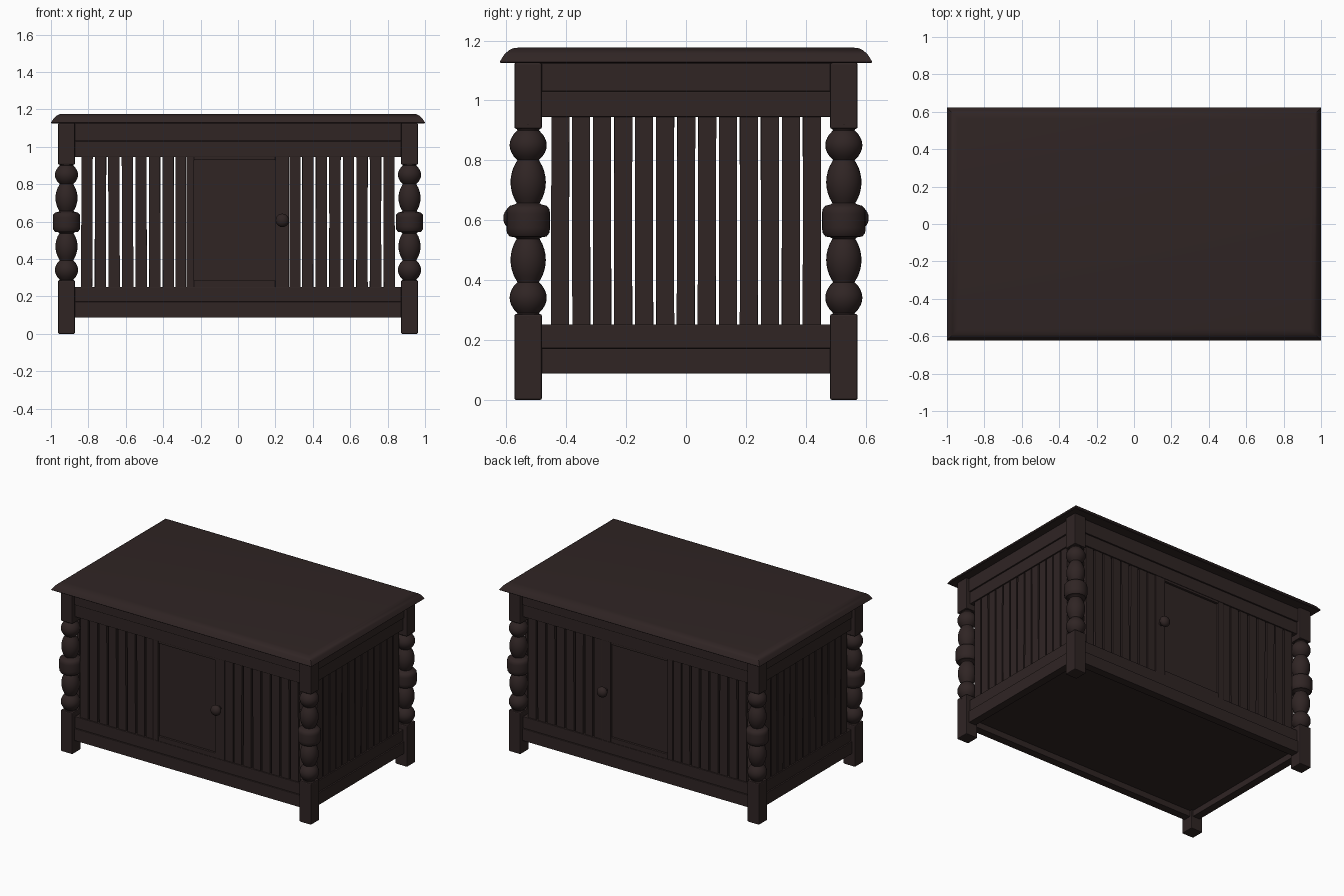
import bpy, bmesh, math, random
from mathutils import Matrix

if "Cube" in bpy.data.objects:
    bpy.data.objects.remove(bpy.data.objects["Cube"])
random.seed(4)

wood = bpy.data.materials.new("dark brown wood")
wood.diffuse_color = (0.029, 0.018, 0.0175, 1)
wood.use_nodes = True
wood.node_tree.nodes["Principled BSDF"].inputs["Base Color"].default_value = wood.diffuse_color


def finish(bm, name, bevel=0.0, smooth=False):
    me = bpy.data.meshes.new(name)
    bmesh.ops.recalc_face_normals(bm, faces=bm.faces)
    bm.to_mesh(me)
    bm.free()
    me.materials.append(wood)
    ob = bpy.data.objects.new(name, me)
    bpy.context.collection.objects.link(ob)
    if bevel:
        mod = ob.modifiers.new("bevel", "BEVEL")
        mod.width, mod.segments = bevel, 2
    if smooth:
        bpy.ops.object.select_all(action='DESELECT')
        ob.select_set(True)
        bpy.context.view_layer.objects.active = ob
        bpy.ops.object.shade_smooth_by_angle(angle=math.radians(40))
    return ob


def add_box(bm, x0, x1, y0, y1, z0, z1, tilt=None):
    m = Matrix.Translation(((x0 + x1) / 2, (y0 + y1) / 2, (z0 + z1) / 2))
    if tilt:
        m = m @ tilt
    m = m @ Matrix.Diagonal((x1 - x0, y1 - y0, z1 - z0, 1))
    bmesh.ops.create_cube(bm, size=1, matrix=m)


def box(name, *dims, bevel=0.003):
    bm = bmesh.new()
    add_box(bm, *dims)
    return finish(bm, name, bevel)


def add_lathe(bm, profile, matrix, n=24):
    rings = [[bm.verts.new(matrix @ Matrix.Rotation(2 * math.pi * i / n, 4, 'Z')
              @ Matrix.Translation((r, 0, z)).translation) for i in range(n)]
             for r, z in profile]
    for a, b in zip(rings, rings[1:]):
        for i in range(n):
            j = (i + 1) % n
            bm.faces.new((a[i], a[j], b[j], b[i]))
    bm.faces.new(rings[0])
    bm.faces.new(rings[-1])


# table top: stacked rectangles with a rounded-over edge
bm = bmesh.new()
rings = []
for inset, z in [(0.004, 1.125), (0, 1.129), (0.006, 1.139), (0.016, 1.154),
                 (0.03, 1.167), (0.044, 1.174), (0.06, 1.176)]:
    x, y = 1 - inset, 0.622 - inset
    rings.append([bm.verts.new((sx * x, sy * y, z))
                  for sx, sy in ((-1, -1), (1, -1), (1, 1), (-1, 1))])
for a, b in zip(rings, rings[1:]):
    for i in range(4):
        bm.faces.new((a[i], a[i - 1], b[i - 1], b[i]))
bm.faces.new(rings[0])
bm.faces.new(rings[-1])
finish(bm, "table_top", smooth=True)

# turned legs: square blocks joined by a beaded spindle
def bulb(z0, z1, r0, r1, power=1.0, n=8):
    return [(r0 + (r1 - r0) * math.sin(math.pi * i / n) ** power,
             z0 + (z1 - z0) * i / n) for i in range(n + 1)]

spindle = ([(0.046, 0.27)] + bulb(0.29, 0.393, 0.036, 0.062, 0.8)
           + bulb(0.397, 0.538, 0.038, 0.059, 0.8)
           + [(0.044, 0.543), (0.062, 0.546), (0.071, 0.558), (0.073, 0.575),
              (0.073, 0.622), (0.071, 0.637), (0.062, 0.648), (0.044, 0.653)]
           + bulb(0.657, 0.797, 0.038, 0.059, 0.8)
           + bulb(0.801, 0.9, 0.036, 0.062, 0.8) + [(0.046, 0.92)])
for sx in (-1, 1):
    for sy in (-1, 1):
        cx, cy = sx * 0.917, sy * 0.527
        tag = ("left" if sx < 0 else "right") + ("_front" if sy < 0 else "_back")
        for part, z0, z1 in (("foot", 0, 0.287), ("head", 0.905, 1.126)):
            box(f"leg_{part}_{tag}", cx - 0.045, cx + 0.045,
                cy - 0.046, cy + 0.046, z0, z1, bevel=0.006)
        bm = bmesh.new()
        add_lathe(bm, spindle, Matrix.Translation((cx, cy, 0)))
        finish(bm, f"leg_spindle_{tag}", smooth=True)

# rails: an outer and a slightly recessed board, top and bottom, on all sides
boards = [("apron_upper", 0.022, 1.03, 1.125), ("apron_lower", 0.03, 0.945, 1.03),
          ("base_upper", 0.03, 0.172, 0.252), ("base_lower", 0.022, 0.088, 0.172)]
for name, inset, z0, z1 in boards:
    for s in (-1, 1):
        a, b = sorted((s * (0.573 - inset), s * 0.495))
        box(f"{name}_{'front' if s < 0 else 'back'}", -0.88, 0.88, a, b, z0, z1)
        a, b = sorted((s * (0.962 - inset), s * 0.885))
        box(f"{name}_{'left' if s < 0 else 'right'}", a, b, -0.49, 0.49, z0, z1)

# floor panel
box("floor", -0.9, 0.9, -0.51, 0.51, 0.13, 0.16)

Z0, Z1 = 0.24, 0.955
for s in (-1, 1):
    side, end = ("front", "left") if s < 0 else ("back", "right")
    # long side slats, either side of the door
    bm = bmesh.new()
    for sx in (-1, 1):
        for i in range(7):
            c = sx * (0.373 + 0.0725 * i)
            t = Matrix.Rotation(random.uniform(-0.005, 0.005), 4, 'Y')
            add_box(bm, c - 0.03, c + 0.03, s * 0.525 - 0.01, s * 0.525 + 0.01, Z0, Z1, t)
    finish(bm, f"slats_{side}")
    # end slats
    bm = bmesh.new()
    for i in range(13):
        c = -0.42 + 0.07 * i
        t = Matrix.Rotation(random.uniform(-0.004, 0.004), 4, 'X')
        add_box(bm, s * 0.913 - 0.01, s * 0.913 + 0.01, c - 0.03, c + 0.03, Z0, Z1, t)
    finish(bm, f"slats_{end}")
    # door: posts, frame, recessed panel, knob
    a, b = sorted((s * 0.505, s * 0.535))
    box(f"door_post_left_{side}", -0.335, -0.278, a, b, Z0, Z1)
    box(f"door_post_right_{side}", 0.275, 0.335, a, b, Z0, Z1)
    a, b = sorted((s * 0.505, s * 0.54))
    box(f"door_stile_hinge_{side}", -0.276, -0.235, a, b, Z0, Z1)
    box(f"door_stile_knob_{side}", 0.2, 0.273, a, b, Z0, Z1)
    box(f"door_rail_lower_{side}", -0.235, 0.2, a, b, Z0, 0.285)
    box(f"door_rail_upper_{side}", -0.235, 0.2, a, b, 0.93, Z1)
    a, b = sorted((s * 0.508, s * 0.525))
    box(f"door_panel_{side}", -0.24, 0.205, a, b, 0.28, 0.935)
    knob = [(0.013, 0), (0.013, 0.02)] + [
        (0.036 * math.sin(t), 0.045 - 0.028 * math.cos(t))
        for t in [math.pi * k / 10 for k in range(2, 10)]] + [(0.004, 0.073)]
    bm = bmesh.new()
    add_lathe(bm, knob, Matrix.Translation((0.237, s * 0.537, 0.607))
              @ Matrix.Rotation(-s * math.pi / 2, 4, 'X'), 20)
    finish(bm, f"door_knob_{side}", smooth=True)
